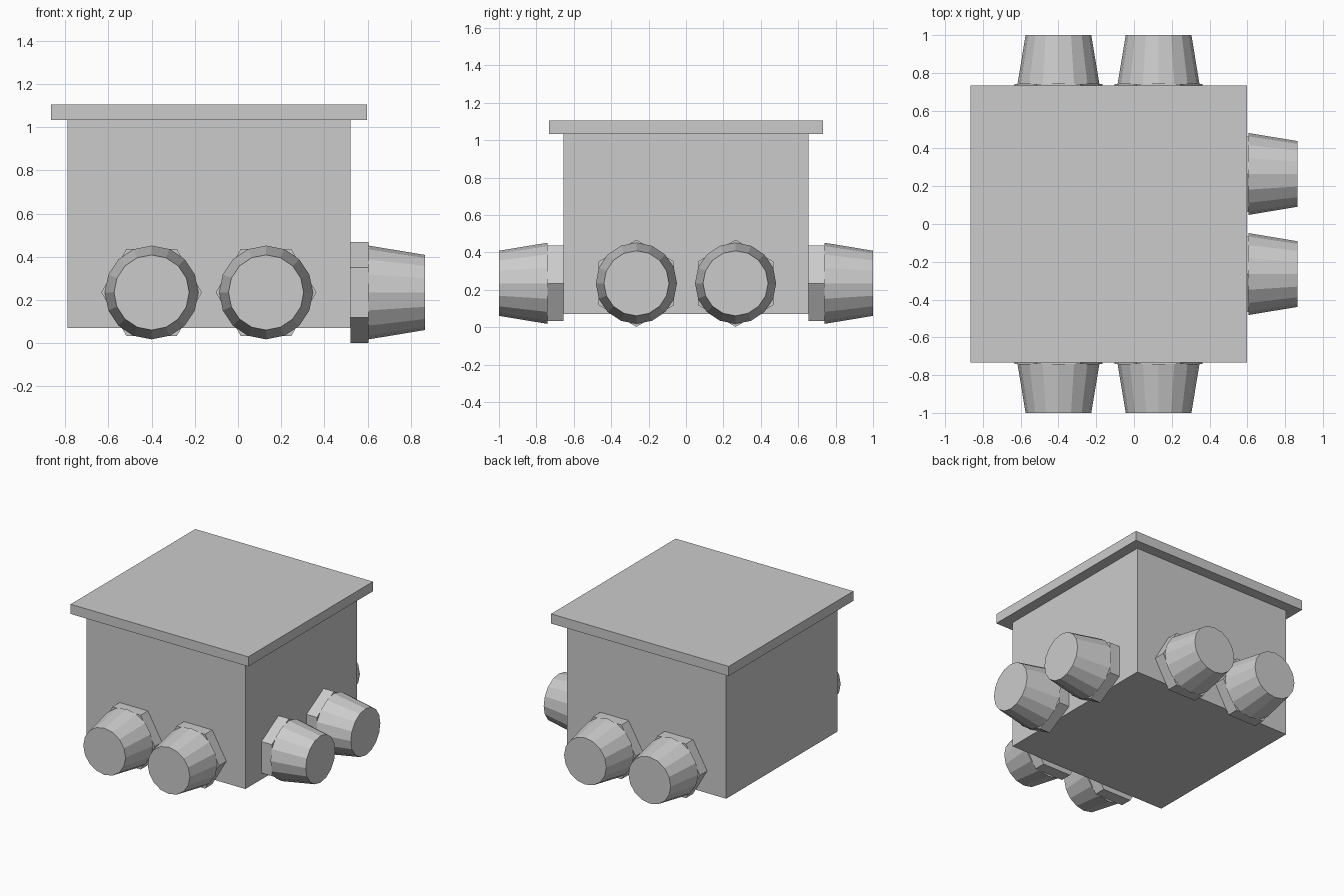
import bpy, bmesh
from math import radians
from mathutils import Matrix, Vector

if "Cube" in bpy.data.objects:
    bpy.data.objects.remove(bpy.data.objects["Cube"])


def finish(bm, name):
    mesh = bpy.data.meshes.new(name)
    bmesh.ops.recalc_face_normals(bm, faces=bm.faces)
    bm.to_mesh(mesh)
    bm.free()
    obj = bpy.data.objects.new(name, mesh)
    bpy.context.collection.objects.link(obj)
    return obj


def box(name, lo, hi):
    lo, hi = Vector(lo), Vector(hi)
    bm = bmesh.new()
    bmesh.ops.create_cube(bm, size=1, matrix=Matrix.Translation((lo + hi) / 2)
                          @ Matrix.Diagonal((*(hi - lo), 1)))
    return finish(bm, name)


def frustum(name, place, sides, r1, r2, start, end, roll=0):
    """Solid along the local z axis of the placement matrix."""
    bm = bmesh.new()
    bmesh.ops.create_cone(
        bm, cap_ends=True, segments=sides, radius1=r1, radius2=r2, depth=end - start,
        matrix=place @ Matrix.Translation((0, 0, (start + end) / 2))
        @ Matrix.Rotation(radians(roll), 4, 'Z'))
    return finish(bm, name)


# Housing and overhanging lid
box("housing", (-0.79, -0.655, 0.07), (0.52, 0.655, 1.033))
box("lid", (-0.865, -0.733, 1.033), (0.598, 0.733, 1.105))

# Cable glands: wall name, yaw, hex nut roll, positions on the wall
Z = 0.235
walls = [
    ("front", 0, 30, [(-0.4, -0.655), (0.13, -0.655)]),
    ("back", 180, 30, [(-0.4, 0.655), (0.13, 0.655)]),
    ("right", 90, 0, [(0.52, -0.265), (0.52, 0.265)]),
]
for wall, yaw, roll, spots in walls:
    for i, (x, y) in enumerate(spots, 1):
        place = (Matrix.Translation((x, y, Z)) @ Matrix.Rotation(radians(yaw), 4, 'Z')
                 @ Matrix.Rotation(radians(90), 4, 'X'))
        # Hex nut against the wall, tapered cap beyond it
        frustum(f"{wall}_gland_nut_{i}", place, 6, 0.233, 0.233, 0, 0.085, roll)
        frustum(f"{wall}_gland_cap_{i}", place, 16, 0.217, 0.174, 0.085, 0.345)
